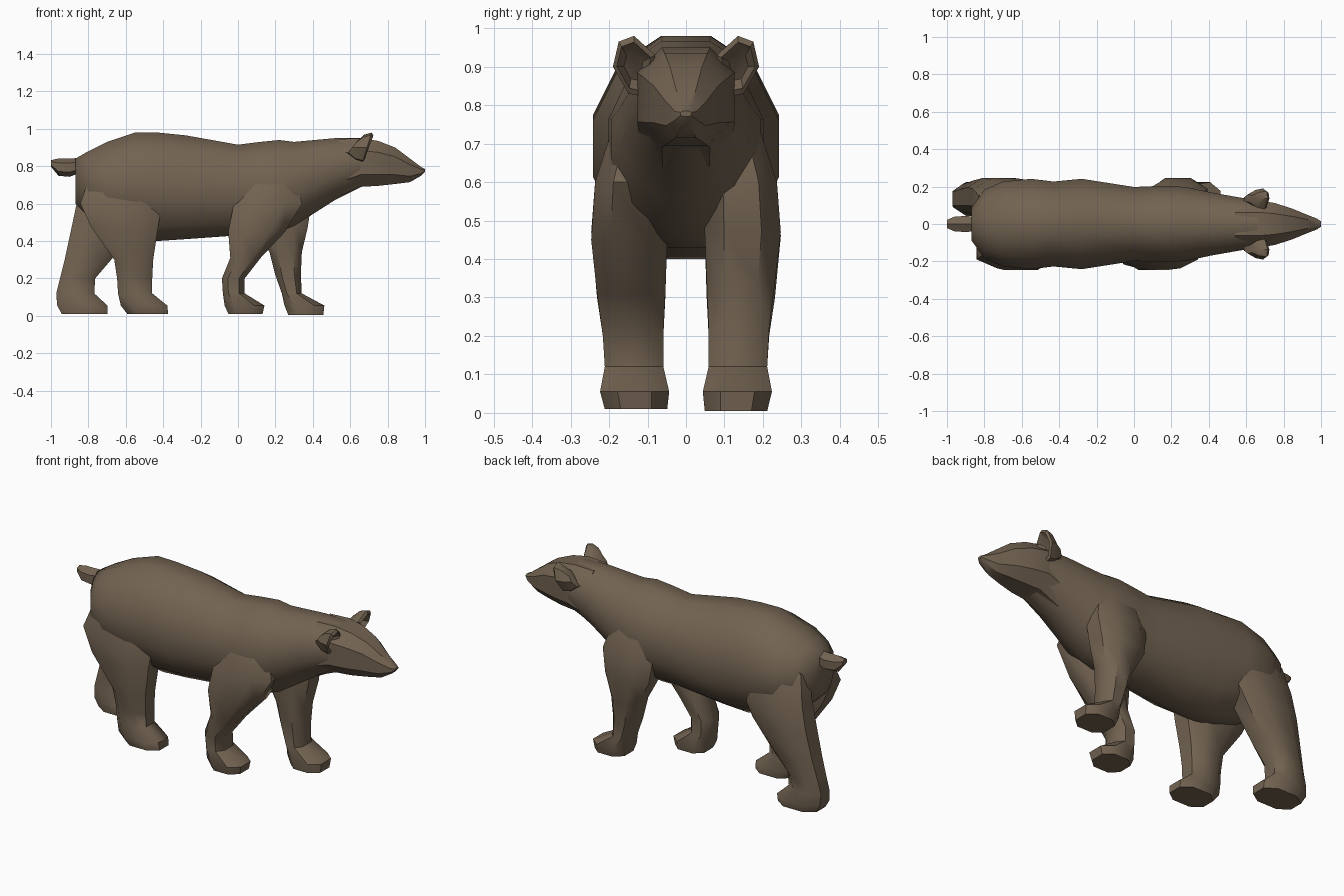
import bpy
import bmesh
from math import sin, cos, pi, copysign
from mathutils import Vector

old = bpy.data.objects.get("Cube")
if old:
    bpy.data.objects.remove(old, do_unlink=True)

# One brown fur colour
fur = bpy.data.materials.new("brown_fur")
fur.use_nodes = True
colour = (0.17, 0.125, 0.083, 1)
fur.diffuse_color = colour
shader = fur.node_tree.nodes["Principled BSDF"]
shader.inputs["Base Color"].default_value = colour
shader.inputs["Roughness"].default_value = 0.9


def oval(sides, power=1.0):
    """Unit outline; a power below one makes it boxier."""
    points = []
    for i in range(sides):
        angle = 2 * pi * (i + 0.5) / sides
        u, v = cos(angle), sin(angle)
        points.append((copysign(abs(u) ** power, u), copysign(abs(v) ** power, v)))
    return points


def loft(name, rings, angle=40):
    """Skin a row of rings, close both ends and shade the result."""
    bm = bmesh.new()
    rows = [[bm.verts.new(p) for p in ring] for ring in rings]
    count = len(rows[0])
    for a, b in zip(rows, rows[1:]):
        for i in range(count):
            j = (i + 1) % count
            bm.faces.new((a[i], a[j], b[j], b[i]))
    bm.faces.new(rows[0][::-1])
    bm.faces.new(rows[-1])
    bmesh.ops.recalc_face_normals(bm, faces=bm.faces[:])
    mesh = bpy.data.meshes.new(name)
    bm.to_mesh(mesh)
    bm.free()
    mesh.materials.append(fur)
    obj = bpy.data.objects.new(name, mesh)
    bpy.context.collection.objects.link(obj)
    bpy.ops.object.select_all(action="DESELECT")
    obj.select_set(True)
    bpy.context.view_layer.objects.active = obj
    bpy.ops.object.shade_smooth_by_angle(angle=angle * pi / 180)
    return obj


def along_x(name, stations, sides, power=1.0, angle=40):
    """Each station: x, bottom, top, half width."""
    rings = []
    for x, low, high, half in stations:
        mid, tall = (low + high) / 2, (high - low) / 2
        rings.append([Vector((x, u * half, mid + v * tall / cos(pi / sides) ** power))
                      for u, v in oval(sides, power)])
    return loft(name, rings, angle)


# Torso and neck
along_x("body", [
    (-.87, .6, .84, .09), (-.8, .53, .88, .19), (-.7, .47, .93, .235),
    (-.55, .42, .98, .25), (-.43, .4, .98, .235), (-.28, .41, .965, .25),
    (0, .43, .915, .205), (.12, .43, .93, .21), (.22, .45, .94, .21),
    (.3, .48, .93, .2), (.41, .55, .94, .175), (.52, .62, .95, .155),
    (.66, .69, .95, .13)], 12, angle=60)

# Head with a tapering muzzle
along_x("head", [
    (.54, .64, .945, .13), (.66, .69, .95, .135), (.75, .695, .935, .12),
    (.84, .705, .9, .09), (.92, .715, .84, .055), (.98, .75, .795, .03),
    (1, .77, .785, .015)], 8, .8, 35)

# Stubby tail
along_x("tail", [
    (-.82, .78, .84, .04), (-.9, .75, .835, .05), (-.96, .755, .835, .045),
    (-1, .8, .83, .025)], 6)


# Legs: each level gives z, rear x and front x
def leg(name, side, levels):
    widths = [(.06, .12), (.05, .19), (.05, .235), (.05, .245), (.055, .23),
              (.06, .215), (.06, .21), (.045, .222), (.05, .21)]
    rings = []
    for (z, rear, front), (inner, outer) in zip(levels, widths):
        x, y = (rear + front) / 2, side * (inner + outer) / 2
        rings.append([Vector((x + u * (front - rear) / 1.85, y + v * (outer - inner) / 1.85, z))
                      for u, v in oval(8, .8)])
    loft(name, rings, 45)


leg("right_front_leg", -1, [
    (.86, .1, .22), (.74, .04, .3), (.6, -.02, .34), (.45, -.05, .25),
    (.31, -.04, .12), (.2, -.085, .035), (.12, -.08, .035), (.055, -.07, .14), (.01, -.05, .13)])
leg("left_front_leg", 1, [
    (.86, .16, .28), (.74, .1, .35), (.6, .08, .39), (.47, .1, .37),
    (.34, .17, .34), (.22, .2, .335), (.12, .235, .34), (.055, .25, .46), (.005, .27, .455)])
leg("right_hind_leg", -1, [
    (.88, -.68, -.5), (.75, -.79, -.43), (.6, -.84, -.41), (.47, -.78, -.43),
    (.3, -.66, -.455), (.2, -.645, -.46), (.12, -.64, -.46), (.055, -.625, -.38), (.01, -.59, -.375)])
leg("left_hind_leg", 1, [
    (.88, -.72, -.52), (.75, -.83, -.46), (.6, -.86, -.48), (.46, -.89, -.56),
    (.3, -.925, -.68), (.2, -.95, -.765), (.12, -.97, -.77), (.055, -.965, -.7), (.01, -.94, -.7)])

# Cupped ears: outer shell, rim and hollow
outline = [(.08, .93), (.135, .98), (.175, .965), (.19, .9), (.15, .83), (.1, .82)]
centre = Vector((0, .138, .9))
for name, side in (("left_ear", 1), ("right_ear", -1)):
    rings = []
    for x, scale in ((.61, .4), (.65, .85), (.69, 1), (.7, .8), (.665, .45)):
        ring = []
        for y, z in outline:
            p = centre + (Vector((0, y, z)) - centre) * scale
            ring.append(Vector((x + (z - centre.z) * .3, side * p.y, p.z)))
        rings.append(ring)
    loft(name, rings, 35)
